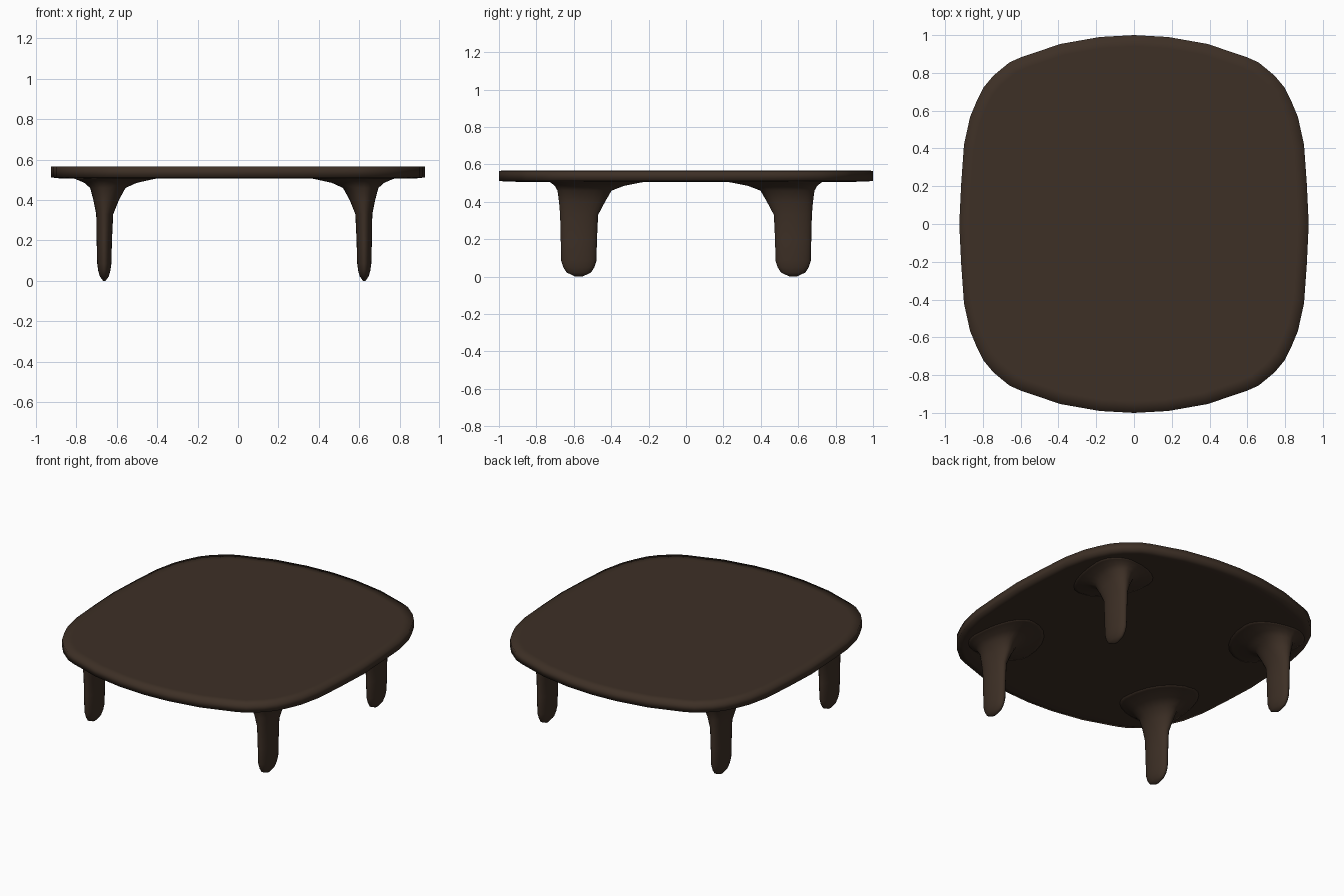
import bpy, bmesh, math

if "Cube" in bpy.data.objects:
    bpy.data.objects.remove(bpy.data.objects["Cube"])

wood = bpy.data.materials.new("dark walnut")
wood.diffuse_color = (0.047, 0.029, 0.019, 1)
wood.use_nodes = True
wood.node_tree.nodes["Principled BSDF"].inputs["Base Color"].default_value = wood.diffuse_color


def loft(name, rings):
    """Skin a list of closed rings, bottom to top, and cap both ends."""
    bm = bmesh.new()
    loops = [[bm.verts.new(p) for p in ring] for ring in rings]
    n = len(rings[0])
    for a, b in zip(loops, loops[1:]):
        for i in range(n):
            j = (i + 1) % n
            bm.faces.new((a[i], a[j], b[j], b[i]))
    bm.faces.new(loops[0][::-1])
    bm.faces.new(loops[-1])
    bmesh.ops.recalc_face_normals(bm, faces=bm.faces[:])
    for f in bm.faces:
        f.smooth = True
    mesh = bpy.data.meshes.new(name)
    bm.to_mesh(mesh)
    bm.free()
    mesh.materials.append(wood)
    ob = bpy.data.objects.new(name, mesh)
    bpy.context.collection.objects.link(ob)
    return ob


# Table top: one quarter of the outline, mirrored to all four
quarter = [(0.925, 0), (0.915, 0.21), (0.90, 0.42), (0.868, 0.566), (0.833, 0.65),
           (0.795, 0.725), (0.745, 0.785), (0.66, 0.855), (0.60, 0.882),
           (0.39, 0.953), (0.18, 0.99), (0, 1.0)]
half = quarter + [(-x, y) for x, y in quarter[-2::-1]]
outline = half + [(x, -y) for x, y in half[-2:0:-1]]

# (inset from the rim, height); the rim itself is vertical
levels = [(0.40, 0.507), (0.12, 0.507), (0.04, 0.508), (0, 0.512),
          (0, 0.566), (0.06, 0.567), (0.14, 0.567), (0.40, 0.567)]
loft("table_top", [[(x * (1 - d), y * (1 - d), z) for x, y in outline]
                   for d, z in levels])

# Legs: oval blades flaring into the underside, wider towards the middle
# (z, outer x, inner x, outer y, inner y) half-widths
leg = [(0.004, 0.006, 0.006, 0.018, 0.018), (0.022, 0.022, 0.022, 0.065, 0.065),
       (0.05, 0.030, 0.030, 0.083, 0.083),
       (0.085, 0.035, 0.035, 0.094, 0.094), (0.20, 0.038, 0.038, 0.097, 0.097),
       (0.33, 0.040, 0.044, 0.100, 0.103), (0.40, 0.054, 0.072, 0.106, 0.14),
       (0.46, 0.070, 0.105, 0.114, 0.175), (0.485, 0.098, 0.16, 0.128, 0.24),
       (0.503, 0.14, 0.24, 0.15, 0.33), (0.512, 0.17, 0.29, 0.17, 0.38)]
leg[0] = (0.0,) + leg[0][1:]
SIDES = 24
for sx, cx, xname in ((-1, 0.662, "left"), (1, 0.625, "right")):
    for sy, yname in ((-1, "front"), (1, "back")):
        rings = []
        for z, xo, xi, yo, yi in leg:
            ring = []
            for i in range(SIDES):
                t = 2 * math.pi * i / SIDES
                c, s = math.cos(t), math.sin(t)
                ring.append((sx * (cx + c * (xo if c > 0 else xi)),
                             sy * (0.573 + s * (yo if s > 0 else yi)), z))
            rings.append(ring)
        loft(f"{yname}_{xname}_leg", rings)
